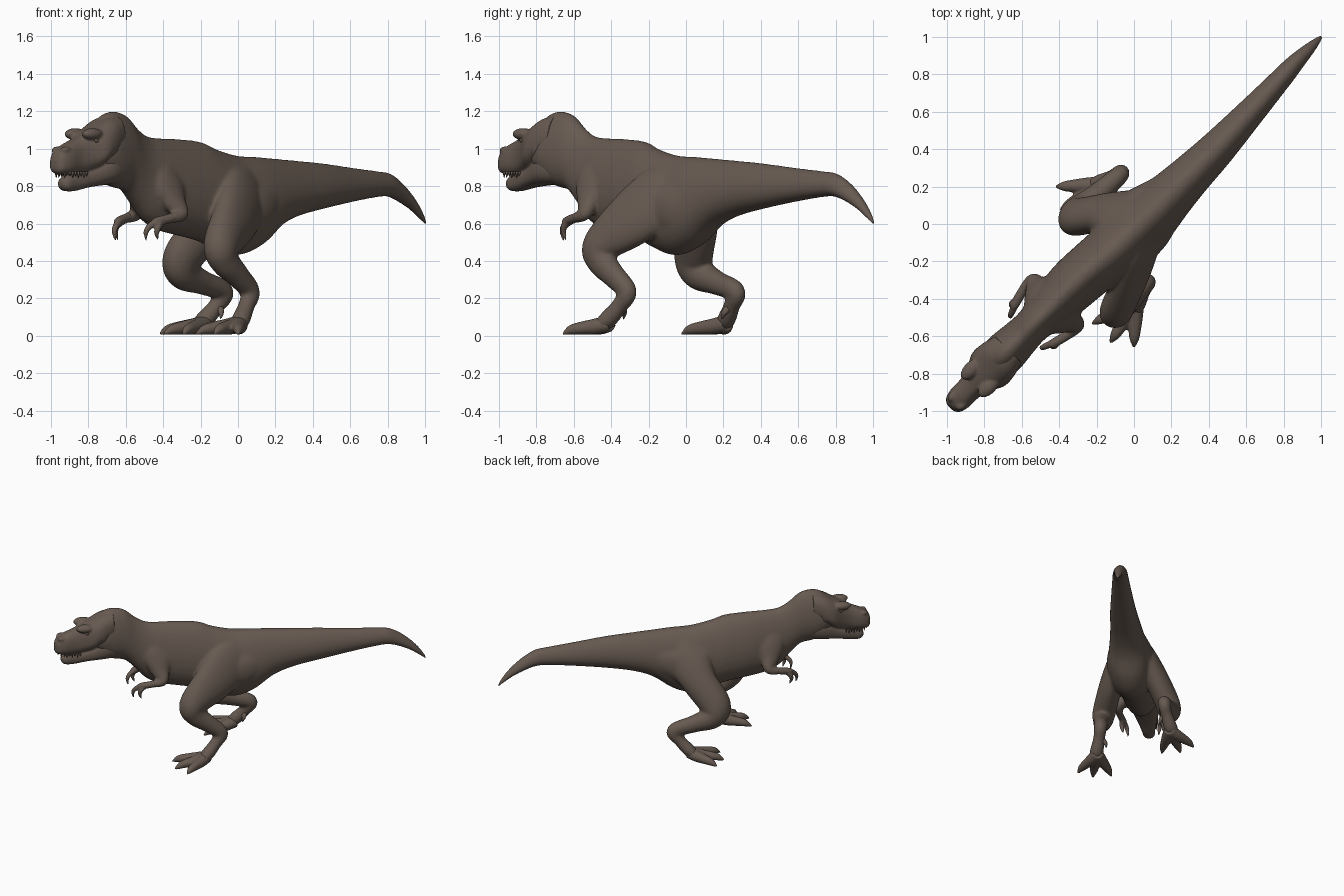
import bpy, bmesh, math
from mathutils import Vector

if "Cube" in bpy.data.objects:
    bpy.data.objects.remove(bpy.data.objects["Cube"], do_unlink=True)

R = math.sqrt(0.5)
UP = Vector((0, 0, 1))
SIDE = Vector((R, -R, 0))          # animal's left
BACK = Vector((R, R, 0))           # towards the tail

skin = bpy.data.materials.new("brown_skin")
skin.use_nodes = True
color = (0.135, 0.102, 0.082, 1)
skin.diffuse_color = color
skin.node_tree.nodes["Principled BSDF"].inputs["Base Color"].default_value = color


def at(s, t, z):
    """Point from length along the body, sideways offset and height."""
    return BACK * s + SIDE * t + UP * z


def smooth_rows(rows, steps):
    """Catmull-Rom interpolation of rows of numbers."""
    out, n = [], len(rows)
    for i in range(n - 1):
        a, b, c, d = (rows[max(0, min(n - 1, k))] for k in (i - 1, i, i + 1, i + 2))
        for j in range(steps):
            u = j / steps
            out.append([0.5 * (2 * q + (r - p) * u + (2 * p - 5 * q + 4 * r - w) * u * u
                               + (3 * q - p - 3 * r + w) * u ** 3)
                        for p, q, r, w in zip(a, b, c, d)])
    out.append(list(rows[-1]))
    return out


def skin_rings(bm, rings, power=1.0, taper=0.0, sides=28):
    """Closed loft; each ring is centre, side axis, up axis, radii."""
    loops = []
    for c, u, v, ru, rv in rings:
        loop = []
        for k in range(sides):
            a = 2 * math.pi * k / sides
            x = math.copysign(abs(math.cos(a)) ** power, math.cos(a))
            y = math.copysign(abs(math.sin(a)) ** power, math.sin(a))
            loop.append(bm.verts.new(c + u * x * ru * (1 - taper * y) + v * y * rv))
        loops.append(loop)
    faces = [bm.faces.new(loops[0]), bm.faces.new(loops[-1][::-1])]
    for p, q in zip(loops, loops[1:]):
        for k in range(sides):
            m = (k + 1) % sides
            faces.append(bm.faces.new((p[k], q[k], q[m], p[m])))
    bmesh.ops.recalc_face_normals(bm, faces=faces)


def sections(bm, rows, power=1.0, taper=0.0):
    """Upright sections: length, offset, bottom, top, half width."""
    rings = []
    for s, t, lo, hi, w in smooth_rows(rows, 6):
        rings.append((at(s, t, (lo + hi) / 2), SIDE, UP, max(w, .004), max((hi - lo) / 2, .004)))
    skin_rings(bm, rings, power, taper)


def limb(bm, rows):
    """Tube along x, y, z with a fore-aft and a sideways radius."""
    rows = smooth_rows(rows, 6)
    pts = [Vector(r[:3]) for r in rows]
    rings = []
    for i, r in enumerate(rows):
        d = (pts[min(i + 1, len(pts) - 1)] - pts[max(i - 1, 0)]).normalized()
        u = (SIDE - d * SIDE.dot(d)).normalized()
        rings.append((pts[i], u, d.cross(u), max(r[4], .004), max(r[3], .004)))
    skin_rings(bm, rings)


def ball(bm, centre, length, width, height):
    """Ellipsoid aligned with the body."""
    made = bmesh.ops.create_uvsphere(bm, u_segments=20, v_segments=12, radius=1)
    for v in made["verts"]:
        v.co = centre + BACK * v.co.x * length - SIDE * v.co.y * width + UP * v.co.z * height


def finish(bm, name, voxel=0, relax=0):
    """Make the object; with a voxel size its parts are fused and relaxed."""
    mesh = bpy.data.meshes.new(name)
    bm.to_mesh(mesh)
    bm.free()
    mesh.materials.append(skin)
    for p in mesh.polygons:
        p.use_smooth = True
    obj = bpy.data.objects.new(name, mesh)
    bpy.context.collection.objects.link(obj)
    if voxel:
        fuse = obj.modifiers.new("fuse", 'REMESH')
        fuse.mode = 'VOXEL'
        fuse.voxel_size = voxel
        fuse.use_smooth_shade = True
        soften = obj.modifiers.new("soften", 'SMOOTH')
        soften.factor = .5
        soften.iterations = relax


body = bmesh.new()
head = bmesh.new()

# Trunk from the back of the head to the tail tip
sections(body, [
    (-1.13, 0, .92, 1.08, .08), (-1.03, 0, .84, 1.175, .11), (-.95, 0, .795, 1.2, .112),
    (-.86, 0, .775, 1.18, .102), (-.78, 0, .70, 1.115, .097), (-.70, 0, .615, 1.07, .107),
    (-.60, 0, .565, 1.057, .125), (-.45, 0, .535, 1.052, .14), (-.30, .01, .505, 1.037, .145),
    (-.20, .02, .47, 1.0, .15), (-.05, .025, .43, .965, .16), (.10, .03, .475, .957, .152),
    (.25, .03, .58, .947, .13), (.40, .03, .637, .937, .113), (.60, .03, .677, .923, .097),
    (.85, .02, .717, .898, .077), (1.05, .01, .742, .88, .062), (1.14, .005, .742, .868, .056),
    (1.23, 0, .712, .82, .047), (1.31, 0, .672, .755, .036), (1.37, 0, .63, .69, .026),
    (1.42, 0, .59, .62, .012)], taper=.2)

# Skull and lower jaw; the step between them is the mouth line
sections(head, [
    (-1.39, 0, .89, .94, .02), (-1.372, 0, .868, .985, .05), (-1.32, 0, .86, 1.02, .066),
    (-1.24, 0, .862, 1.055, .069), (-1.17, 0, .876, 1.092, .09), (-1.10, 0, .905, 1.128, .122),
    (-1.03, 0, .955, 1.165, .12), (-.95, 0, 1.0, 1.18, .10)], power=.78, taper=.1)
sections(head, [
    (-1.34, 0, .80, .83, .02), (-1.315, 0, .776, .85, .042), (-1.25, 0, .773, .875, .052),
    (-1.15, 0, .792, .90, .074), (-1.03, 0, .805, .97, .106), (-.93, 0, .81, 1.0, .098)],
    power=.8)
for m in (1, -1):
    # Brow ridges, snout bumps and cheeks
    ball(head, at(-1.165, m * .066, 1.078), .07, .04, .032)
    ball(head, at(-1.335, m * .033, .992), .035, .024, .02)
    ball(head, at(-1.06, m * .07, 1.02), .08, .055, .075)
finish(head, "head", .007, 5)

# Eyes
for m, name in ((1, "left_eye"), (-1, "right_eye")):
    eye = bmesh.new()
    ball(eye, at(-1.155, m * .086, 1.045), .014, .009, .012)
    finish(eye, name)

# Shoulders, arms and fingers
hands = bmesh.new()
for m in (1, -1):
    upper_arm = [(-.60, .05, .90, .09, .05), (-.62, .085, .82, .11, .055),
                 (-.61, .125, .72, .075, .05), (-.595, .172, .65, .037, .036),
                 (-.67, .168, .630, .03, .03)]
    forearm = [(-.595, .172, .65, .03, .03), (-.67, .168, .630, .026, .026),
               (-.76, .145, .61, .024, .024), (-.775, .14, .6, .012, .012)]
    finger_a = [(-.74, .15, .612, .022, .022), (-.79, .13, .59, .018, .018),
                (-.815, .12, .555, .014, .014), (-.81, .115, .505, .004, .004)]
    finger_b = [(-.73, .15, .612, .022, .022), (-.76, .16, .585, .018, .018),
                (-.77, .155, .55, .014, .014), (-.755, .15, .51, .004, .004)]
    for bm, chain in ((body, upper_arm), (hands, forearm), (hands, finger_a), (hands, finger_b)):
        limb(bm, [(*at(s, m * t, z), a, b) for s, t, z, a, b in chain])
    # Haunch muscle running into the tail
    limb(body, [(*at(s, .02 + m * t, z), a, b) for s, t, z, a, b in (
        (-.14, .11, .66, .11, .06), (0, .115, .68, .13, .07),
        (.12, .10, .715, .11, .06), (.30, .06, .77, .07, .04))])
finish(hands, "hands", .007, 4)

# Legs: separate thighs for the stride, one shared shank and foot
left_thigh = [(.06, -.02, .86, .11, .05), (.04, -.125, .76, .17, .075),
              (-.015, -.285, .63, .16, .085), (-.09, -.455, .485, .105, .088),
              (-.07, -.45, .40, .085, .073), (.0, -.385, .32, .066, .058)]
right_thigh = [(0, .04, .86, .11, .05), (-.065, .06, .74, .16, .075),
               (-.17, .06, .58, .13, .09), (-.295, .04, .42, .117, .092),
               (-.29, .07, .335, .093, .083), (-.19, .16, .285, .066, .063)]
shank = [(.065, -.315, .235, .056, .05), (.045, -.355, .16, .045, .045),
         (.015, -.42, .085, .048, .052), (-.005, -.47, .05, .03, .045)]
toe_tips = [(.0, -.655), (-.125, -.632), (-.22, -.53)]


def mirrored(row):
    """Left leg to right leg, one stride behind."""
    x, y, *rest = row
    return (y + .24, x + .20, *rest)


feet = bmesh.new()
for thigh, place in ((left_thigh, tuple), (right_thigh, mirrored)):
    limb(body, thigh + [place(r) for r in shank])
    for tx, ty in toe_tips:
        bx, by = .01, -.415
        toe = []
        for f, z, r in ((0, .065, .045), (.3, .05, .042), (.58, .042, .035),
                        (.8, .034, .028), (.92, .022, .018), (1.03, .008, .005)):
            toe.append(place((bx + (tx - bx) * f, by + (ty - by) * f, z, r, r)))
        limb(feet, toe)
    # Heel spur
    limb(feet, [place(r) for r in ((.045, -.35, .165, .026, .026), (.005, -.33, .125, .017, .017),
                                   (-.01, -.335, .085, .004, .004))])
finish(feet, "feet", .008, 4)
finish(body, "body", .009, 20)

# Upper teeth around the front of the snout
teeth = bmesh.new()
for m in (1, -1):
    for k in range(9):
        s = -1.362 + .02 * k
        t = m * min(.012 + .02 * k, .05 + .001 * k)
        length = .022 if k % 2 else .016
        rings = [(at(s, t, .878 - length * f), SIDE, BACK, r, r)
                 for f, r in ((0, .007), (.7, .006), (1.6, .001))]
        skin_rings(teeth, rings, sides=8)
finish(teeth, "upper_teeth")
